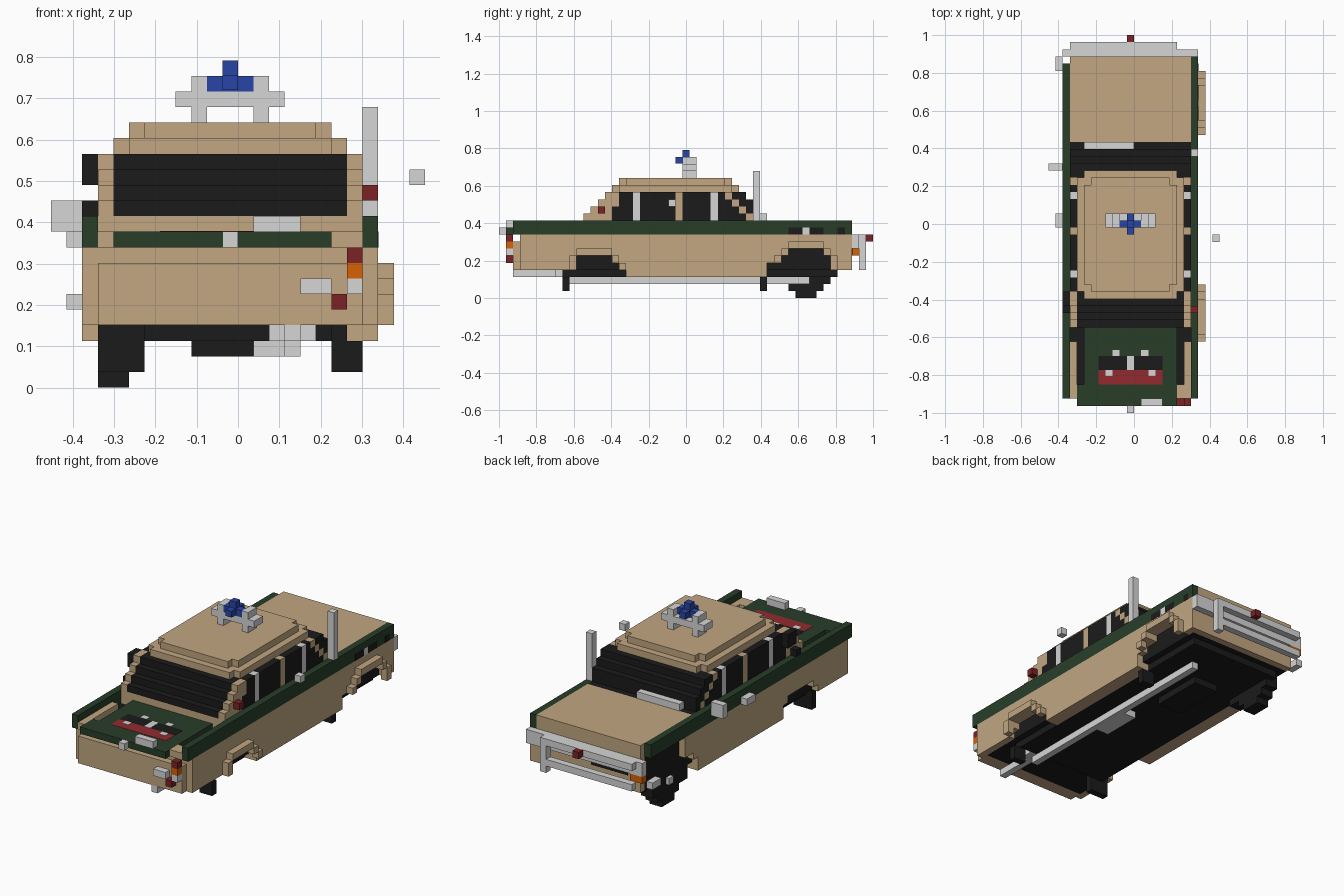
import bpy
import bmesh
from mathutils import Matrix, Vector

cube = bpy.data.objects.get("Cube")
if cube:
    bpy.data.objects.remove(cube, do_unlink=True)

CELL = 2 / 53  # edge of one block


def material(name, red, green, blue):
    mat = bpy.data.materials.new(name)
    mat.use_nodes = True
    mat.diffuse_color = (red, green, blue, 1)
    shader = mat.node_tree.nodes["Principled BSDF"]
    shader.inputs["Base Color"].default_value = (red, green, blue, 1)
    shader.inputs["Roughness"].default_value = 1
    return mat


tan = material("tan paint", .54, .385, .222)
green = material("dark green paint", .021, .048, .022)
black = material("black", .011, .011, .011)
gray = material("light gray", .67, .67, .67)
red = material("dark red", .2, .016, .018)
bright_red = material("bright red", .29, .024, .027)
orange = material("orange", .68, .12, .002)
blue = material("blue", .022, .06, .38)


def block(name, mat, x, y, z, pair=False):
    """Box given by its ranges in cells; pair adds the copy on the other side."""
    bm = bmesh.new()
    sides = [x, (-1 - x[1], -1 - x[0])] if pair else [x]
    for side in sides:
        low = Vector((side[0], y[0] - 53 / 2, z[0])) * CELL
        high = Vector((side[1], y[1] - 53 / 2, z[1])) * CELL
        place = Matrix.Translation((low + high) / 2) @ Matrix.Diagonal((high - low).to_4d())
        bmesh.ops.create_cube(bm, size=1, matrix=place)
    mesh = bpy.data.meshes.new(name)
    bm.to_mesh(mesh)
    bm.free()
    mesh.materials.append(mat)
    obj = bpy.data.objects.new(name, mesh)
    bpy.context.collection.objects.link(obj)
    return obj


# Dark core, seen through the arches, the slots and from below
block("dark_core", black, x=(-9, 8), y=(4, 49), z=(4, 9))
block("dark_floor", black, x=(-8, 7), y=(10, 48), z=(3, 4))
block("engine_sump", black, x=(-3, 1), y=(33, 41), z=(2, 3))

# Side walls, stepped around the wheel arches: start, end, bottom
steps = [(3, 10, 4), (10, 11, 5), (11, 17, 6), (17, 18, 5), (18, 38, 3), (38, 39, 5),
         (39, 41, 6), (41, 46, 7), (46, 48, 6), (48, 50, 4)]
for start, end, bottom in steps:
    # the far rear quarter is missing and shows the core
    block("side_wall", tan, x=(8, 9), y=(start, end), z=(bottom, 9), pair=start < 40)
block("sill", tan, x=(7, 8), y=(18, 38), z=(3, 4), pair=True)

# Stepped flares, present on one side only
for start, end, bottom, top in [(10, 11, 4, 6), (11, 16, 6, 7), (16, 17, 5, 6), (17, 18, 4, 5)]:
    block("front_flare", tan, x=(9, 10), y=(start, end), z=(bottom, top))
for start, end, bottom, top in [(39, 40, 5, 6), (40, 41, 6, 7), (41, 46, 7, 8),
                                (46, 47, 6, 7), (47, 48, 4, 6)]:
    block("rear_flare", tan, x=(9, 10), y=(start, end), z=(bottom, top))

# Green rails along the shoulders
block("shoulder_rail", green, x=(8, 9), y=(2, 50), z=(9, 11))
block("shoulder_rail_far", green, x=(-10, -9), y=(2, 49), z=(9, 11))
for mat, start, end in [(black, 41, 43), (gray, 43, 44), (black, 44, 46), (black, 48, 49)]:
    block("rail_gap", mat, x=(8.9, 9.02), y=(start, end), z=(9, 10))

# Front panel with a set-back upper row, recessed lid and ridges
block("front_panel", tan, x=(-9, 8), y=(2, 4), z=(4, 8))
block("front_panel_top", tan, x=(-9, 8), y=(3, 4), z=(8, 9))
block("lid_lip", green, x=(-8, 6), y=(1, 4), z=(9, 10))
block("lid", green, x=(-7, 6), y=(4, 12), z=(9, 10))
block("lid_ridge", tan, x=(7, 8), y=(2, 10), z=(9, 10), pair=True)
block("lid_ridge_end", tan, x=(6, 7), y=(2, 4), z=(9, 10))

# Flat painted shapes on the lid
painted = (9.95, 10.03)
block("lid_red_band", bright_red, x=(-5, 4), y=(4, 6), z=painted)
block("lid_black_band", black, x=(-5, 4), y=(6, 8), z=painted)
raised = (9.95, 10.06)
block("lid_gray_center", gray, x=(-1, 0), y=(6, 8), z=raised)
block("lid_gray_dot_rear", gray, x=(1, 2), y=(8, 8.8), z=raised, pair=True)
block("lid_gray_dot_front", gray, x=(2, 3), y=(5.2, 6), z=raised, pair=True)

# Lights and fittings on the front
block("lid_handle", gray, x=(1, 4), y=(1, 2), z=(10, 11))
block("lid_knob", gray, x=(-1, 0), y=(0, 1), z=(9, 10))
for mat, bottom in [(red, 8), (orange, 7), (gray, 6)]:
    block("stacked_lamp", mat, x=(7, 8), y=(1, 2), z=(bottom, bottom + 1))
block("low_lamp", red, x=(6, 7), y=(1, 2), z=(5, 6))
block("plate_remnant", gray, x=(4, 6), y=(1, 2), z=(6, 7))

# Cabin base, dark gutter behind the rear glass, and rear deck
block("cabin_base", tan, x=(-9, 8), y=(12, 37), z=(9, 11))
block("rear_gutter", black, x=(-9, 8), y=(37, 38), z=(9, 11))
block("rear_deck", tan, x=(-9, 8), y=(38, 50), z=(9, 11))

# Greenhouse: stepped dark glass with tan pillars, one layer at a time
for layer in range(4):
    level = (11 + layer, 12 + layer)
    start, end = 12 + layer, min(37, 38 - layer)
    front_post = 16 + layer // 2
    rear_post = 35 - layer
    block("window_glass", black, x=(-8, 7), y=(start, end), z=level)
    strips = [(tan, start, front_post), (black, front_post, 19), (gray, 19, 20),
              (black, 20, 25), (tan, 25, 26), (black, 26, 30), (gray, 30, 31),
              (black, 31, rear_post), (tan, rear_post, rear_post + 1),
              (black, rear_post + 1, end)]
    for mat, begin, finish in strips:
        if finish > begin:
            block("side_window_strip", mat, x=(7, 8), y=(begin, finish), z=level, pair=True)

# Roof with notched corners
block("roof_lower", tan, x=(-7, 6), y=(16, 34), z=(15, 16))
block("roof_lower_side", tan, x=(6, 7), y=(17, 33), z=(15, 16), pair=True)
block("roof_upper", tan, x=(-6, 5), y=(17, 33), z=(16, 17))
block("roof_upper_side", tan, x=(5, 6), y=(18, 32), z=(16, 17), pair=True)

# Beacon
block("beacon_foot", gray, x=(1, 2), y=(26, 28), z=(17, 18), pair=True)
block("beacon_bar", gray, x=(-4, 3), y=(26, 28), z=(18, 19))
block("beacon_bracket", gray, x=(1, 2), y=(26, 28), z=(19, 20), pair=True)
block("beacon_lamp", blue, x=(-2, 1), y=(26, 27), z=(19, 20))
block("beacon_lamp_cross", blue, x=(-1, 0), y=(25, 28), z=(19.1, 20.02))
block("beacon_tip", blue, x=(-1, 0), y=(26, 27), z=(20, 21))

# Side fittings
block("antenna", gray, x=(8, 9), y=(36, 37), z=(11, 18))
block("wiper", gray, x=(-7, 0), y=(37, 38), z=(11, 12))
block("wing_mirror", gray, x=(-12, -10), y=(34, 35), z=(10, 12))
block("door_handle", gray, x=(-11, -10), y=(26, 28), z=(9, 10))
block("loose_fragment", gray, x=(11, 12), y=(24, 25), z=(13, 14))
block("pillar_lamp", red, x=(8, 9), y=(14, 15), z=(12, 13))
block("pillar_vent", black, x=(-10, -9), y=(15, 17), z=(13, 15))
block("pillar_vent_foot", black, x=(-10, -9), y=(14, 15), z=(11, 12))

# Rear face, grille and bumper
block("rear_panel", tan, x=(-9, 8), y=(49, 50), z=(4, 9))
block("rear_grille_panel", gray, x=(-9, 8), y=(50, 51), z=(7, 8))
block("rear_cross_bar", gray, x=(-10, 9), y=(50, 51), z=(8, 9))
block("rear_top_bar", gray, x=(-9, 6), y=(51, 52), z=(8, 9))
block("rear_bumper", gray, x=(-9, 6), y=(51, 52), z=(5, 6))
block("bumper_end", gray, x=(-11, -10), y=(48, 50), z=(5, 6))
block("bumper_guard", gray, x=(5, 6), y=(51, 52), z=(4, 8))
block("grille_slot", black, x=(-7, -1), y=(49.9, 50.1), z=(6.1, 7))
block("rear_lamp_mount", gray, x=(8, 9), y=(50, 51), z=(7, 8), pair=True)
block("rear_lamp", orange, x=(-10, -8), y=(50, 51), z=(6, 7))
block("rear_badge", red, x=(-1, 0), y=(52, 53), z=(8, 9))

# Single remaining wheel, mud flaps and exhaust
for start, end, bottom, top in [(42, 45, 0, 1), (41, 46, 1, 2), (39, 47, 2, 4)]:
    block("rear_wheel", black, x=(-9, -7), y=(start, end), z=(bottom, top))
block("wheel_hub", gray, x=(-9.5, -9), y=(43, 44), z=(3, 4))
block("front_mud_flap", black, x=(6, 8), y=(9, 10), z=(1, 3))
block("front_flap_hanger", black, x=(6, 7), y=(9, 10), z=(3, 4))
block("front_mud_flap_far", black, x=(-9, -6), y=(9, 10), z=(1, 4))
block("rear_mud_flap", black, x=(6, 8), y=(37, 38), z=(1, 3))
block("exhaust_tail", gray, x=(3, 4), y=(2, 10), z=(3, 4))
block("exhaust_hanger", gray, x=(2, 5), y=(8, 10), z=(3, 4))
block("exhaust_pipe", gray, x=(3, 4), y=(9, 44), z=(2, 3))
block("exhaust_box", gray, x=(1, 3), y=(22, 28), z=(2, 3))
